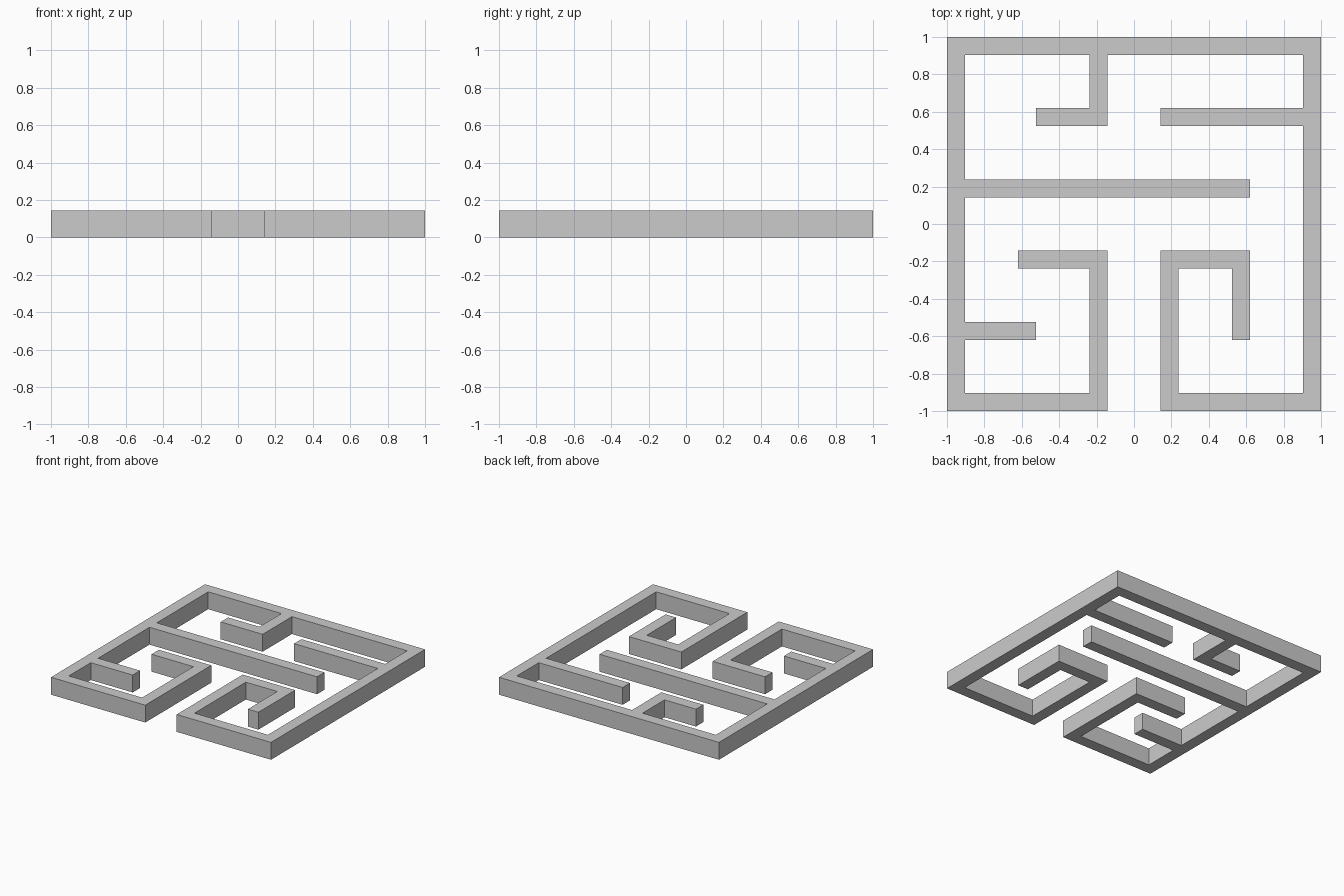
import bpy
import bmesh

cube = bpy.data.objects.get("Cube")
if cube:
    bpy.data.objects.remove(cube, do_unlink=True)

CELLS = 21           # wall thicknesses along one side
STEP = 2 / CELLS     # wall thickness
PITCH = 4            # wall thicknesses between neighbouring nodes
HEIGHT = 1.5 * STEP

# Wall runs between maze nodes: x and y of the start, x and y of the end
RUNS = [
    # outer walls, with an entrance gap at the front
    (0, 0, 0, 5), (0, 5, 5, 5), (5, 0, 5, 5), (0, 0, 2, 0), (3, 0, 5, 0),
    # front left hook and side stub
    (2, 0, 2, 2), (1, 2, 2, 2), (0, 1, 1, 1),
    # front right hook
    (3, 0, 3, 2), (3, 2, 4, 2), (4, 1, 4, 2),
    # long middle wall
    (0, 3, 4, 3),
    # back hook and back right wall
    (2, 4, 2, 5), (1.25, 4, 2, 4), (3, 4, 5, 4),
]


def run_cells(x0, y0, x1, y1):
    """All grid cells covered by one wall run."""
    a, b, c, d = (int(v * PITCH) for v in (x0, y0, x1, y1))
    return {(i, j) for i in range(a, c + 1) for j in range(b, d + 1)}


# Floor plan as one joined sheet of cells
cells = sorted(set().union(*(run_cells(*run) for run in RUNS)))
bm = bmesh.new()
corners = {}


def corner(i, j):
    if (i, j) not in corners:
        corners[i, j] = bm.verts.new((i * STEP - 1, j * STEP - 1, 0))
    return corners[i, j]


for i, j in cells:
    bm.faces.new([corner(i, j), corner(i + 1, j),
                  corner(i + 1, j + 1), corner(i, j + 1)])

# Raise the plan into walls and merge the flat faces
raised = bmesh.ops.extrude_face_region(bm, geom=bm.faces[:], use_keep_orig=True)
tops = [g for g in raised["geom"] if isinstance(g, bmesh.types.BMVert)]
bmesh.ops.translate(bm, verts=tops, vec=(0, 0, HEIGHT))
bmesh.ops.recalc_face_normals(bm, faces=bm.faces[:])
bmesh.ops.dissolve_limit(bm, angle_limit=0.01, verts=bm.verts[:], edges=bm.edges[:])

mesh = bpy.data.meshes.new("maze_walls")
bm.to_mesh(mesh)
bm.free()
walls = bpy.data.objects.new("maze_walls", mesh)
bpy.context.collection.objects.link(walls)

# Plain grey material
grey = bpy.data.materials.new("light_grey")
grey.use_nodes = True
colour = (0.6, 0.6, 0.6, 1)
grey.diffuse_color = colour
grey.node_tree.nodes["Principled BSDF"].inputs["Base Color"].default_value = colour
mesh.materials.append(grey)
